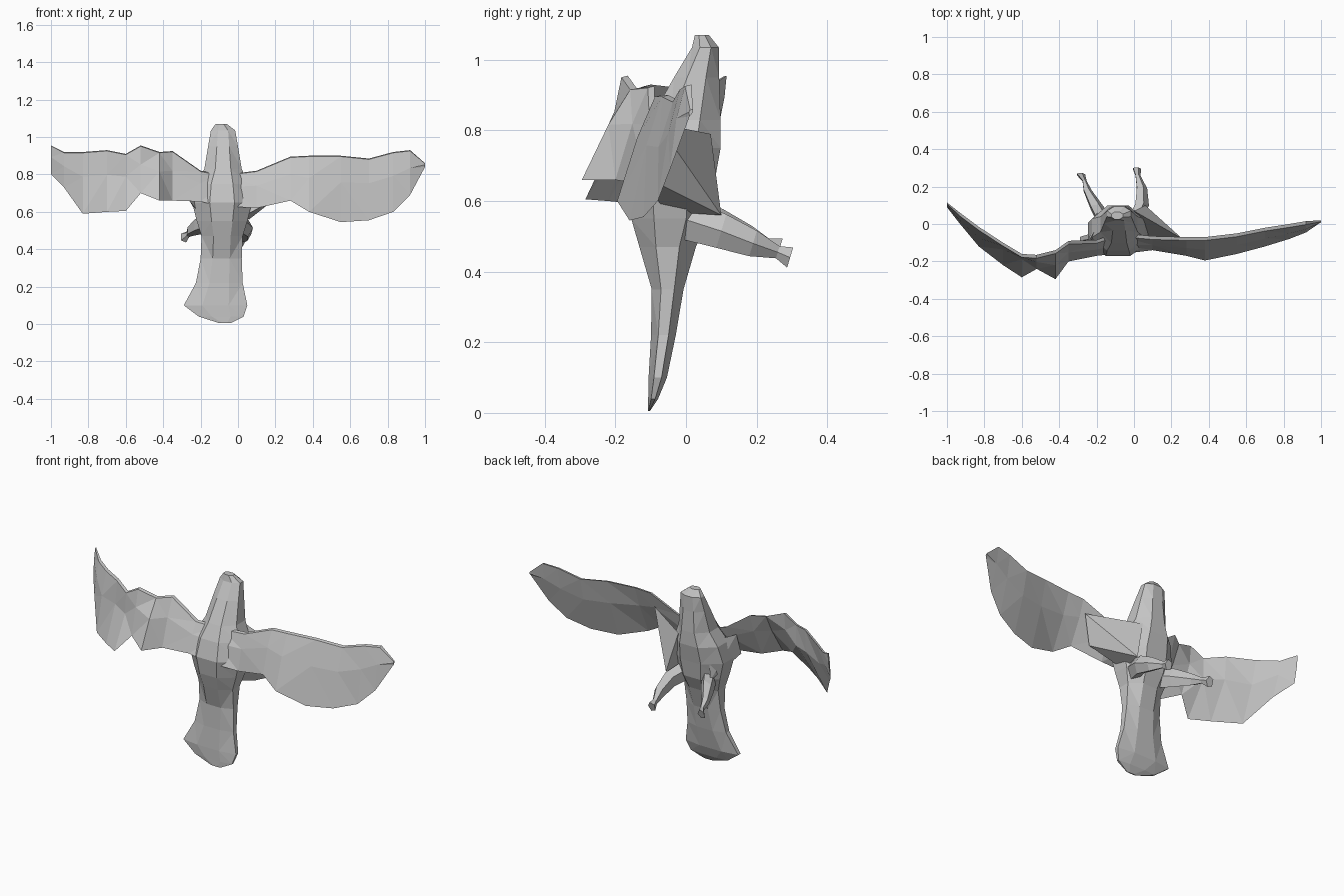
import bpy
import bmesh
import math
from mathutils import Vector

default_cube = bpy.data.objects.get("Cube")
if default_cube:
    bpy.data.objects.remove(default_cube, do_unlink=True)

# Single plain clay colour
GREY = (0.55, 0.55, 0.55, 1.0)
clay = bpy.data.materials.new("clay grey")
clay.use_nodes = True
clay.diffuse_color = GREY
clay.node_tree.nodes["Principled BSDF"].inputs["Base Color"].default_value = GREY


def finish(name, bm):
    """Facet the mesh, orient its normals and link it as a flat-shaded object."""
    bmesh.ops.triangulate(bm, faces=bm.faces[:])
    bmesh.ops.recalc_face_normals(bm, faces=bm.faces[:])
    mesh = bpy.data.meshes.new(name)
    bm.to_mesh(mesh)
    bm.free()
    mesh.materials.append(clay)
    obj = bpy.data.objects.new(name, mesh)
    bpy.context.scene.collection.objects.link(obj)
    return obj


def loft(name, rings):
    """Skin a list of equal-length closed rings and cap both ends."""
    bm = bmesh.new()
    loops = [[bm.verts.new(point) for point in ring] for ring in rings]
    count = len(loops[0])
    for lower, upper in zip(loops, loops[1:]):
        for i in range(count):
            j = (i + 1) % count
            bm.faces.new((lower[i], lower[j], upper[j], upper[i]))
    bm.faces.new(loops[0])
    bm.faces.new(loops[-1])
    return finish(name, bm)


def flat_sided_oval(z, cx, cy, rx, ry, sides=8):
    """Horizontal cross-section with flat front, back and sides."""
    grow = 1 / math.cos(math.pi / sides)
    angles = [math.tau * (i + 0.5) / sides for i in range(sides)]
    return [(cx + rx * grow * math.cos(a), cy + ry * grow * math.sin(a), z)
            for a in angles]


def wing_section(x, top_y, top_z, low_y, low_z, pleat):
    """Thin blade: narrow leading edge, full or pleated middle, sharp trailing edge."""
    edge = 0.008 if abs(x) > 0.98 else 0.018
    top = Vector((x, top_y, top_z))
    low = Vector((x, low_y, low_z))
    middle = top.lerp(low, 0.4)
    return [
        top,
        top + Vector((0, -edge, -edge / 4)),
        middle + Vector((0, pleat - edge, 0)),
        low,
        middle + Vector((0, max(pleat, 0) + edge / 2, 0)),
    ]


def limb(name, path, sides=5):
    """Tapered limb through (x, y, z, radius) points, running backwards."""
    rings = []
    for x, y, z, r in path:
        angles = [math.tau * i / sides for i in range(sides)]
        rings.append([(x + r * 0.8 * math.cos(a), y + r * 0.3 * math.sin(a),
                       z + r * math.sin(a)) for a in angles])
    return loft(name, rings)


def hull(name, points):
    """Convex web of skin between a few points."""
    bm = bmesh.new()
    for point in points:
        bm.verts.new(point)
    bmesh.ops.convex_hull(bm, input=bm.verts[:])
    return finish(name, bm)


# Tail fan, trunk and head: height, centre x, centre y, half width, half depth
loft("tail_body_and_head", [flat_sided_oval(*row) for row in (
    (0.005, -0.07, -0.105, 0.03, 0.003),
    (0.04, -0.09, -0.093, 0.12, 0.014),
    (0.1, -0.12, -0.08, 0.17, 0.026),
    (0.22, -0.1, -0.064, 0.125, 0.035),
    (0.35, -0.09, -0.052, 0.11, 0.045),
    (0.47, -0.085, -0.052, 0.11, 0.08),
    (0.55, -0.085, -0.045, 0.135, 0.11),
    (0.65, -0.085, -0.045, 0.16, 0.125),
    (0.75, -0.085, -0.022, 0.14, 0.12),
    (0.83, -0.08, -0.002, 0.1, 0.1),
    (0.95, -0.08, 0.03, 0.08, 0.064),
    (1.035, -0.08, 0.055, 0.065, 0.038),
    (1.07, -0.09, 0.045, 0.03, 0.02),
)])

# Left wing, swept open
loft("left_wing", [wing_section(*row) for row in (
    (-0.06, -0.05, 0.8, -0.16, 0.63, 0),
    (0.1, -0.065, 0.82, -0.14, 0.62, 0),
    (0.28, -0.07, 0.895, -0.17, 0.66, 0),
    (0.38, -0.07, 0.9, -0.195, 0.6, 0),
    (0.55, -0.05, 0.9, -0.16, 0.545, 0),
    (0.7, -0.02, 0.885, -0.12, 0.555, 0),
    (0.83, 0.0, 0.92, -0.08, 0.6, 0),
    (0.92, 0.015, 0.93, -0.045, 0.69, 0),
    (1.0, 0.02, 0.86, 0.01, 0.84, 0),
)])

# Right wing, bent forward at the wrist with a pleat along it
loft("right_wing", [wing_section(*row) for row in (
    (-0.1, -0.05, 0.8, -0.16, 0.63, 0),
    (-0.2, -0.085, 0.82, -0.17, 0.655, 0),
    (-0.35, -0.09, 0.925, -0.2, 0.66, 0),
    (-0.42, -0.14, 0.92, -0.295, 0.66, 0),
    (-0.52, -0.165, 0.955, -0.24, 0.7, 0.01),
    (-0.6, -0.16, 0.91, -0.285, 0.605, 0.04),
    (-0.7, -0.1, 0.93, -0.22, 0.6, 0.03),
    (-0.83, -0.015, 0.92, -0.12, 0.59, 0),
    (-0.93, 0.06, 0.92, 0.0, 0.73, 0),
    (-1.0, 0.115, 0.955, 0.09, 0.8, 0),
)])

# Legs, trailing behind, each ending in a flared foot
limb("left_leg", (
    (-0.02, -0.04, 0.56, 0.06),
    (0.04, 0.1, 0.515, 0.05),
    (0.04, 0.19, 0.48, 0.038),
    (0.02, 0.26, 0.455, 0.018),
    (0.015, 0.295, 0.44, 0.03),
))
limb("right_leg", (
    (-0.13, -0.04, 0.56, 0.06),
    (-0.2, 0.09, 0.53, 0.05),
    (-0.25, 0.18, 0.5, 0.03),
    (-0.265, 0.23, 0.48, 0.015),
    (-0.285, 0.265, 0.465, 0.03),
))

# Webs of skin between each wing root and thigh
hull("left_flank_web", (
    (0.26, -0.08, 0.82),
    (0.2, -0.12, 0.67),
    (0.06, 0.1, 0.56),
    (0.0, 0.07, 0.79),
    (0.02, -0.06, 0.57),
))
hull("right_flank_web", (
    (-0.25, -0.11, 0.78),
    (-0.26, -0.14, 0.66),
    (-0.2, 0.06, 0.56),
    (-0.17, 0.04, 0.77),
    (-0.19, -0.06, 0.57),
))
